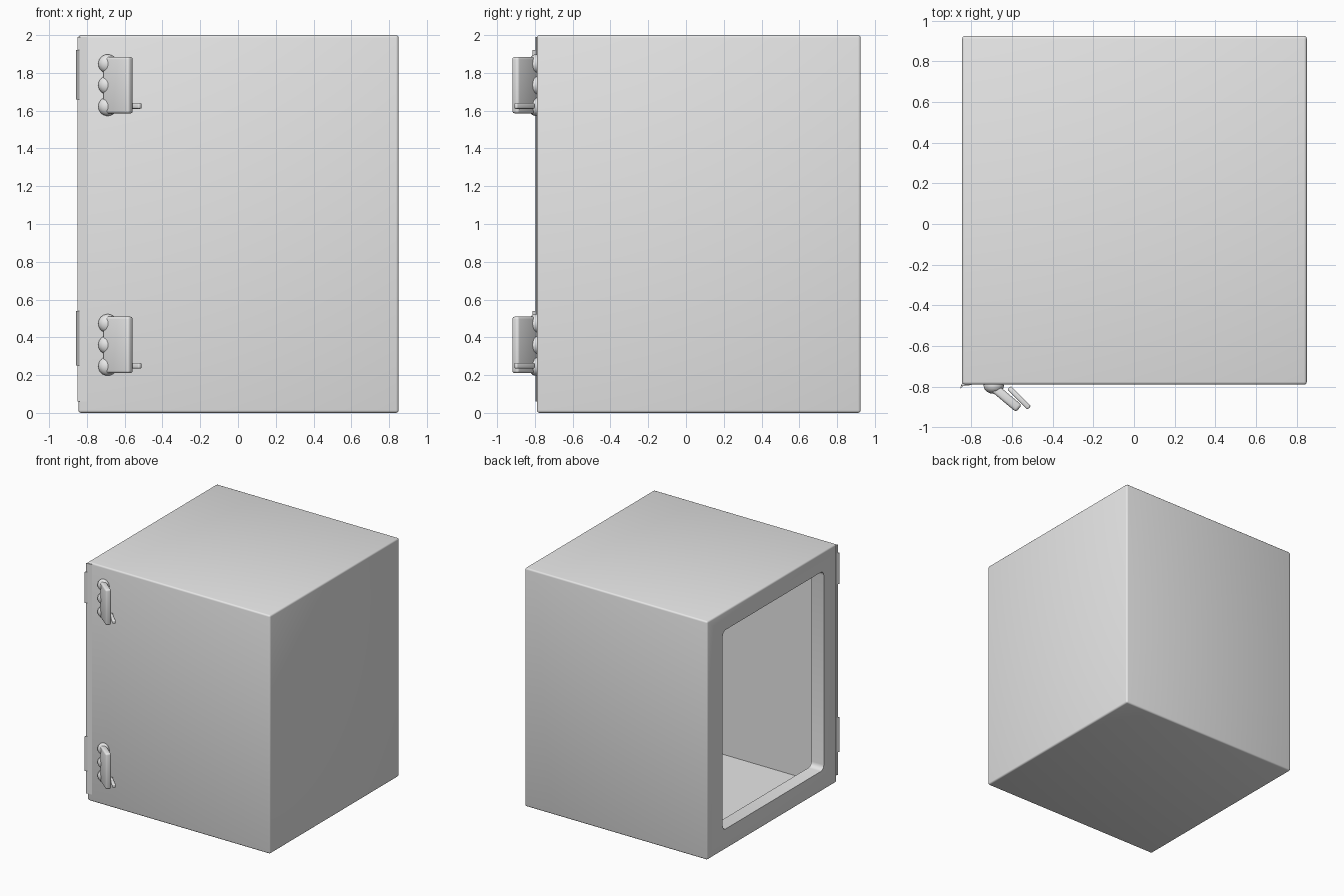
import bpy, bmesh, math
from mathutils import Matrix

cube = bpy.data.objects.get("Cube")
if cube:
    bpy.data.objects.remove(cube, do_unlink=True)

grey = bpy.data.materials.new("light grey")
grey.use_nodes = True
grey.diffuse_color = (0.8, 0.8, 0.8, 1)
grey.node_tree.nodes["Principled BSDF"].inputs["Base Color"].default_value = (0.8, 0.8, 0.8, 1)


def finish(name, bm):
    """Turn a bmesh into a named object with the grey material."""
    bmesh.ops.recalc_face_normals(bm, faces=bm.faces)
    mesh = bpy.data.meshes.new(name)
    bm.to_mesh(mesh)
    bm.free()
    mesh.materials.append(grey)
    obj = bpy.data.objects.new(name, mesh)
    bpy.context.collection.objects.link(obj)
    return obj


def activate(obj):
    bpy.ops.object.select_all(action="DESELECT")
    obj.select_set(True)
    bpy.context.view_layer.objects.active = obj


def smooth(obj):
    activate(obj)
    bpy.ops.object.shade_smooth_by_angle(angle=math.radians(35))


def box(name, low, high, bevel=0, segments=3, axis=None):
    """Box between two corners; bevels all edges or only those along an axis."""
    bm = bmesh.new()
    bmesh.ops.create_cube(bm, size=1)
    for v in bm.verts:
        v.co = [l + (c + 0.5) * (h - l) for c, l, h in zip(v.co, low, high)]
    if bevel:
        edges = [e for e in bm.edges if axis is None
                 or abs((e.verts[0].co - e.verts[1].co).normalized()[axis]) > 0.9]
        bmesh.ops.bevel(bm, geom=edges, offset=bevel, segments=segments,
                        profile=0.5, affect="EDGES")
    return finish(name, bm)


def cut(target, cutter):
    activate(target)
    mod = target.modifiers.new("cut", "BOOLEAN")
    mod.operation = "DIFFERENCE"
    mod.solver = "EXACT"
    mod.object = cutter
    bpy.ops.object.modifier_apply(modifier=mod.name)
    bpy.data.objects.remove(cutter, do_unlink=True)


# Hollow cabinet with a framed opening in its -x side
cabinet = box("cabinet", (-0.845, -0.79, 0), (0.85, 0.925, 2), 0.014)
cut(cabinet, box("cavity", (-0.73, -0.67, 0.02), (0.83, 0.905, 1.98)))
cut(cabinet, box("opening", (-1, -0.62, 0.17), (-0.6, 0.72, 1.84), 0.04, 4, axis=0))
smooth(cabinet)


def lip(name, z0, z1, reach):
    """Thin flared strip along the front edge beside the opening."""
    profile = [(-0.835, -0.775), (-0.845, -0.78), (-0.846 - reach, -0.79 - reach * 2),
               (-0.84, -0.797), (-0.8, -0.792), (-0.8, -0.775)]
    bm = bmesh.new()
    face = bm.faces.new([bm.verts.new((x, y, z0)) for x, y in profile])
    top = bmesh.ops.extrude_face_region(bm, geom=[face])
    bmesh.ops.translate(bm, vec=(0, 0, z1 - z0),
                        verts=[v for v in top["geom"] if isinstance(v, bmesh.types.BMVert)])
    finish(name, bm)


lip("front_lip", 0.06, 1.99, 0.004)
lip("upper_lip_tab", 1.66, 1.92, 0.011)
lip("lower_lip_tab", 0.25, 0.54, 0.011)


def slanted(name, x, y, z, size, degrees, bevel):
    """Rounded bar standing off the front at an angle."""
    half = [s / 2 for s in size]
    obj = box(name, [-h for h in half], half, bevel)
    obj.matrix_world = Matrix.Translation((x, y, z)) @ Matrix.Rotation(math.radians(degrees), 4, "Z")
    smooth(obj)


def hinge(label, z):
    slanted(label + "_hinge_leaf", -0.635, -0.85, z, (0.18, 0.045, 0.3), -40, 0.014)
    slanted(label + "_hinge_pin", -0.565, -0.855, z - 0.11, (0.14, 0.025, 0.03), -45, 0.008)
    # Three rounded knuckles beside the leaf
    for i in (-1, 0, 1):
        bm = bmesh.new()
        bmesh.ops.create_uvsphere(bm, u_segments=20, v_segments=12, radius=1)
        bmesh.ops.scale(bm, vec=(0.05, 0.04, 0.05), verts=bm.verts)
        bmesh.ops.translate(bm, vec=(-0.69, -0.795, z + i * 0.113), verts=bm.verts)
        smooth(finish(f"{label}_knuckle_{i + 2}", bm))


hinge("upper", 1.735)
hinge("lower", 0.36)
